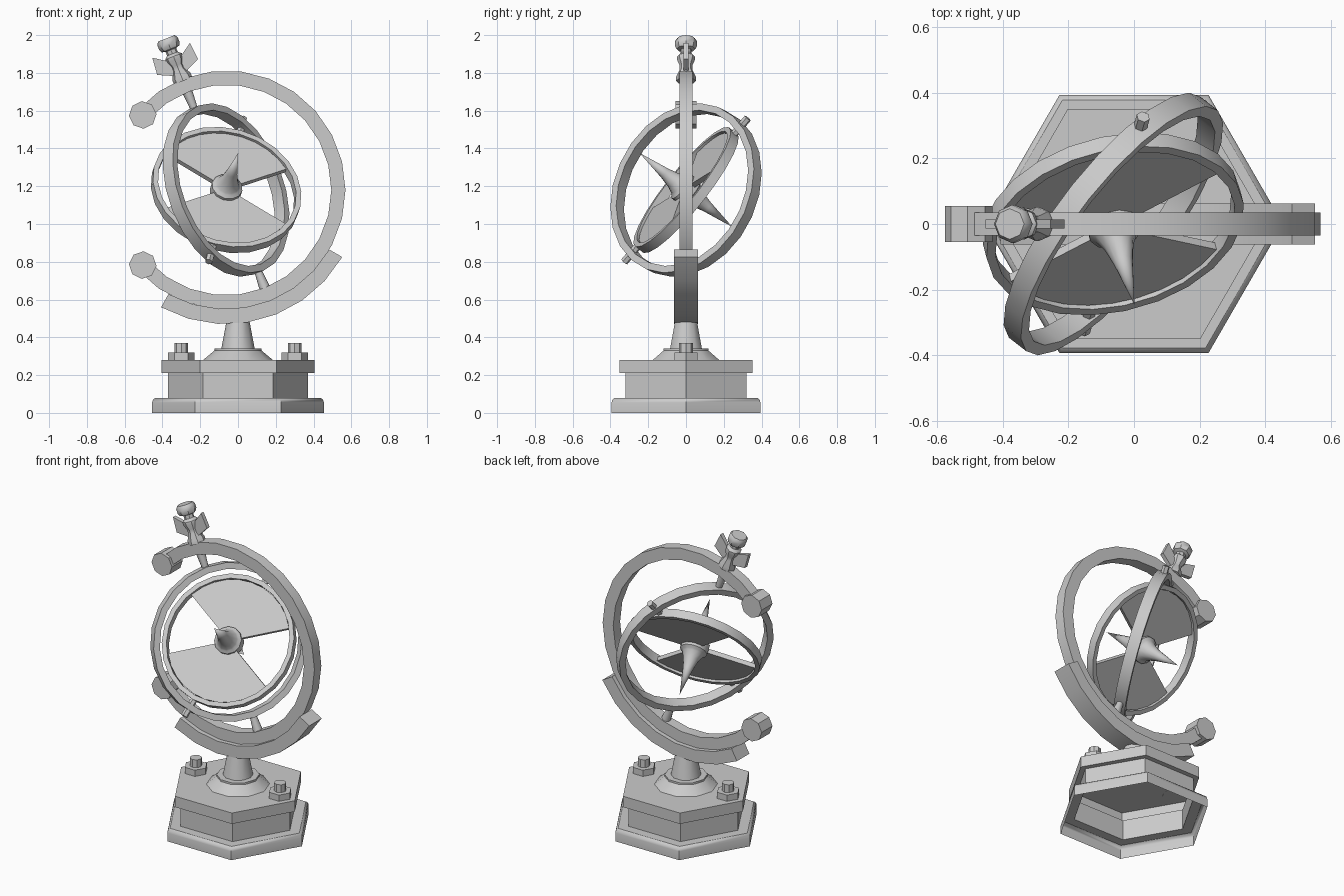
import bpy, bmesh, math
from mathutils import Matrix, Vector

if "Cube" in bpy.data.objects:
    bpy.data.objects.remove(bpy.data.objects["Cube"], do_unlink=True)

grey = bpy.data.materials.new("plain_grey")
grey.use_nodes = True
COLOUR = (0.6, 0.6, 0.6, 1)
grey.diffuse_color = COLOUR
grey.node_tree.nodes["Principled BSDF"].inputs["Base Color"].default_value = COLOUR


def finish(name, bm, matrix):
    """Turn a bmesh into a named, shaded object."""
    bmesh.ops.remove_doubles(bm, verts=bm.verts, dist=1e-5)
    bmesh.ops.recalc_face_normals(bm, faces=bm.faces)
    bm.transform(matrix)
    mesh = bpy.data.meshes.new(name)
    bm.to_mesh(mesh)
    bm.free()
    mesh.materials.append(grey)
    obj = bpy.data.objects.new(name, mesh)
    bpy.context.collection.objects.link(obj)
    bpy.ops.object.select_all(action="DESELECT")
    obj.select_set(True)
    bpy.context.view_layer.objects.active = obj
    bpy.ops.object.shade_smooth_by_angle(angle=math.radians(40))
    return obj


def lathe(name, profile, sides, matrix, closed=False, start=0, span=360):
    """Turn (radius, height) points about local z, fully or through a span in degrees."""
    bm = bmesh.new()
    rows = []
    for i in range(sides + 1):
        t = math.radians(start + span * i / sides)
        rows.append([bm.verts.new((r * math.cos(t), r * math.sin(t), h)) for r, h in profile])
    count = len(profile)
    for a, b in zip(rows, rows[1:]):
        for j in range(count if closed else count - 1):
            k = (j + 1) % count
            bm.faces.new((a[j], a[k], b[k], b[j]))
    if span < 360 and closed:
        bm.faces.new(rows[0])
        bm.faces.new(rows[-1])
    return finish(name, bm, matrix)


def band(inner, outer, half):
    return [(inner, -half), (outer, -half), (outer, half), (inner, half)]


def rod(radius, low, high, top=None):
    return [(0, low), (radius, low), (top or radius, high), (0, high)]


def frame(z_axis, x_hint, origin):
    """Matrix whose local z follows z_axis and local x lies close to x_hint."""
    z = Vector(z_axis).normalized()
    y = z.cross(Vector(x_hint)).normalized()
    return Matrix.Translation(origin) @ Matrix((y.cross(z), y, z)).transposed().to_4x4()


# Hexagonal stepped base, open underneath
ground = Matrix.Identity(4)
lathe("base", [(.455, 0), (.455, .055), (.45, .07), (.437, .08), (.37, .08), (.37, .21),
               (.405, .21), (.405, .28), (0, .28)], 6, ground)

# Central pedestal
lathe("pedestal", [(0, .278), (.185, .28), (.125, .33), (.125, .342), (.088, .342),
                   (.06, .49), (0, .49)], 10, ground)

# Nuts and bolts on the base
for side, label in ((1, "left"), (-1, "right")):
    place = Matrix.Translation((.3 * side, 0, 0))
    lathe(label + "_nut", rod(.07, .279, .32), 6, place)
    lathe(label + "_bolt", rod(.036, .32, .37), 8, place)

# Upright open ring, its cradle and its round ends
centre = Vector((-.063, 0, 1.18))
upright = frame((0, -1, 0), (1, 0, 0), centre)
lathe("outer_arc", band(.557, .632, .035), 20, upright, True, -138, 276)
lathe("cradle", band(.63, .71, .063), 7, upright, True, -119, 89)
for sign, label in ((1, "upper"), (-1, "lower")):
    t = math.radians(138 * sign)
    spot = centre + Vector((math.cos(t), 0, math.sin(t))) * .594
    lathe(label + "_arc_end", rod(.073, -.055, .055), 8,
          frame((0, -1, 0), (math.cos(t), 0, math.sin(t)), spot))

# Tilted axis carrying the gimbal
tilt = math.radians(21.5)
axis = Vector((-math.sin(tilt), 0, math.cos(tilt)))
across = Vector((math.cos(tilt), 0, math.sin(tilt)))
tilted = frame(axis, across, centre)
lathe("upper_pin", rod(.018, .44, .57, .028), 10, tilted)
lathe("lower_pin", rod(.018, .44, .57, .03), 10, frame(-axis, across, centre))

# Handle on top of the arc
lathe("handle", [(0, .62), (.052, .62), (.052, .645), (.034, .685), (.034, .71), (.047, .74),
                 (.047, .76), (.03, .775), (.03, .797), (.05, .803), (.058, .82),
                 (.058, .847), (.047, .863), (0, .863)], 8, tilted)

# Pair of flat fins beside the handle
for sign, label in ((1, "left"), (-1, "right")):
    bm = bmesh.new()
    outline = [(.02, .735), (.107, .795), (.116, .7), (.03, .66)]
    face = bm.faces.new([bm.verts.new((x * sign, -.013, z)) for x, z in outline])
    made = bmesh.ops.extrude_face_region(bm, geom=[face])["geom"]
    bmesh.ops.translate(bm, vec=(0, .026, 0),
                        verts=[v for v in made if isinstance(v, bmesh.types.BMVert)])
    finish(label + "_fin", bm, tilted)

# Gimbal ring, turned about the tilted axis
turn = math.radians(54)
swing = across * math.cos(turn) + Vector((0, math.sin(turn), 0))
lathe("gimbal_ring", band(.432, .47, .035), 24, frame(axis.cross(swing), axis, centre), True)

# Pivots joining the gimbal ring to the rotor ring
spin = Vector((.2, -.765, .61)).normalized()
pivot = Vector((.18, .635, .75))
pivot = (pivot - spin * pivot.dot(spin)).normalized()
for sign, label in ((1, "back"), (-1, "front")):
    lathe(label + "_pivot", rod(.021, .385, .51), 6, frame(pivot * sign, spin, centre))

# Rotor ring and its two solid sectors
rotor = frame(spin, pivot, centre)
lathe("rotor_ring", band(.374, .402, .027), 24, rotor, True)
for begin, label in ((-50, "upper"), (130, "lower")):
    lathe(label + "_rotor_sector", band(.05, .37, .014), 10, rotor, True, begin, 120)

# Hub with a long spike on each side
half = [(.083, 0), (.083, .03), (.068, .042), (.062, .05), (.046, .085), (.03, .15), (0, .322)]
lathe("hub_and_spikes", [(r, -h) for r, h in reversed(half)] + half[1:], 12, rotor)
